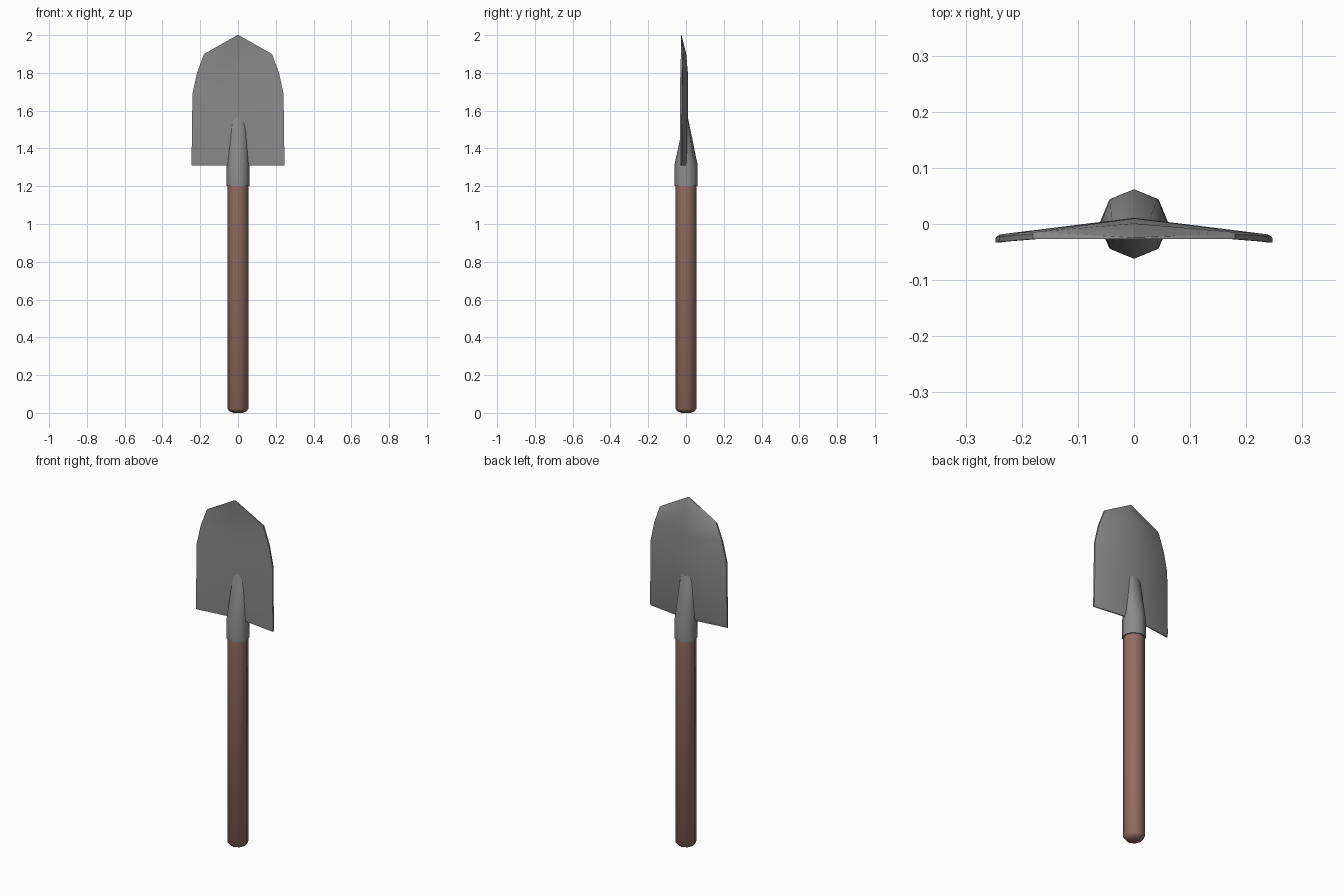
import bpy, bmesh, math

if "Cube" in bpy.data.objects:
    bpy.data.objects.remove(bpy.data.objects["Cube"])


def material(name, rgb):
    m = bpy.data.materials.new(name)
    m.diffuse_color = (*rgb, 1)
    m.use_nodes = True
    m.node_tree.nodes["Principled BSDF"].inputs["Base Color"].default_value = m.diffuse_color
    return m


def loft(name, rings, mat, angle):
    """Skin a list of equal-length point rings and cap both ends."""
    bm = bmesh.new()
    loops = [[bm.verts.new(p) for p in ring] for ring in rings]
    n = len(loops[0])
    for a, b in zip(loops, loops[1:]):
        for i in range(n):
            j = (i + 1) % n
            bm.faces.new((a[i], a[j], b[j], b[i]))
    bm.faces.new(loops[0][::-1])
    bm.faces.new(loops[-1])
    bmesh.ops.recalc_face_normals(bm, faces=bm.faces)
    me = bpy.data.meshes.new(name)
    bm.to_mesh(me)
    bm.free()
    ob = bpy.data.objects.new(name, me)
    bpy.context.collection.objects.link(ob)
    me.materials.append(mat)
    bpy.ops.object.select_all(action='DESELECT')
    ob.select_set(True)
    bpy.context.view_layer.objects.active = ob
    bpy.ops.object.shade_smooth_by_angle(angle=math.radians(angle))
    return ob


def octagon(z, rx, ry, y=0):
    return [(rx * math.cos(k * math.pi / 4), y + ry * math.sin(k * math.pi / 4), z)
            for k in range(8)]


def blade_ring(z, w, mid, edge, t, bevel=0.007):
    """Shallow V section: mid and edge are the back surface, t the thickness."""
    b = min(bevel, w * 0.4)
    return [(0, mid - t, z), (w - b, edge - t, z), (w, edge - t, z),
            (w, edge - 0.3 * t, z), (w - b, edge, z), (0, mid, z),
            (b - w, edge, z), (-w, edge - 0.3 * t, z), (-w, edge - t, z),
            (b - w, edge - t, z)]


wood = material("brown_wood", (0.30, 0.155, 0.125))
steel = material("grey_steel", (0.26, 0.26, 0.26))

# wooden handle with rounded lower end
loft("handle", [octagon(z, r, r) for z, r in
                ((0, 0.025), (0.008, 0.044), (0.022, 0.056), (1.23, 0.056))], wood, 50)

# steel socket flattening into the blade
loft("socket", [octagon(1.20, 0.062, 0.062), octagon(1.31, 0.06, 0.062),
                octagon(1.55, 0.040, 0.011, 0.002),
                octagon(1.57, 0.028, 0.005, 0.002)], steel, 50)

# blade: V-shaped plate, rounded lower lip, tip bent forward
loft("blade", [blade_ring(1.31, 0.247, 0.004, -0.026, 0.006),
               blade_ring(1.328, 0.246, 0.010, -0.019, 0.014),
               blade_ring(1.69, 0.241, 0.011, -0.018, 0.014),
               blade_ring(1.80, 0.217, 0.010, -0.016, 0.014),
               blade_ring(1.90, 0.180, 0.001, -0.014, 0.013),
               blade_ring(2.00, 0.003, -0.024, -0.024, 0.003)], steel, 40)
